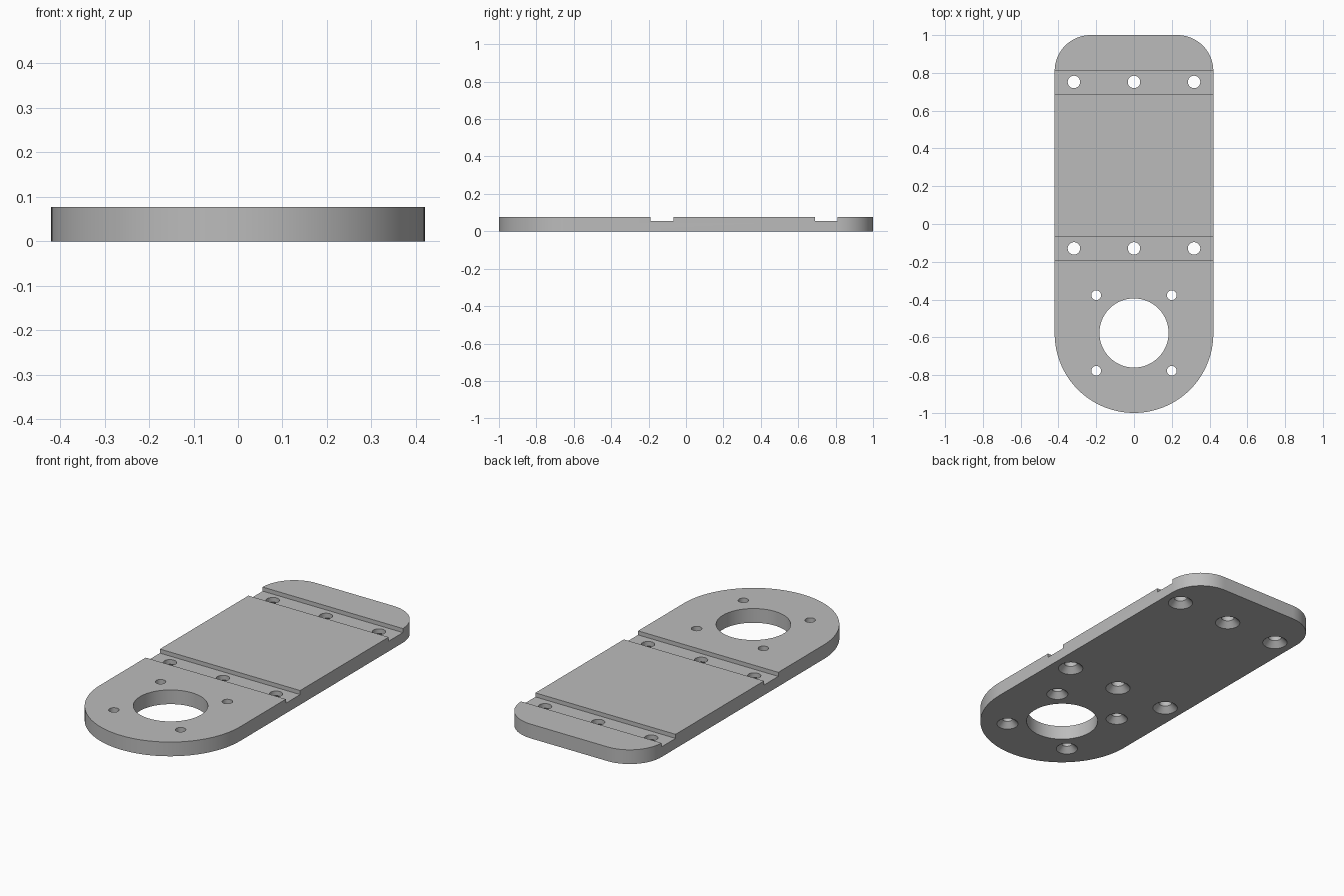
import bpy, bmesh, math

if "Cube" in bpy.data.objects:
    bpy.data.objects.remove(bpy.data.objects["Cube"])

W, H = 0.42, 0.077          # half width, thickness
HOLE_Y = -0.577             # centre of the round end opening

grey = bpy.data.materials.new("plain grey")
grey.diffuse_color = (0.5, 0.5, 0.5, 1)
grey.use_nodes = True
grey.node_tree.nodes["Principled BSDF"].inputs["Base Color"].default_value = grey.diffuse_color


def make_object(name, bm):
    bmesh.ops.recalc_face_normals(bm, faces=bm.faces)
    me = bpy.data.meshes.new(name)
    bm.to_mesh(me)
    bm.free()
    ob = bpy.data.objects.new(name, me)
    bpy.context.collection.objects.link(ob)
    return ob


def arc(cx, cy, r, a0, a1, n):
    return [(cx + r * math.cos(math.radians(a0 + (a1 - a0) * i / n)),
             cy + r * math.sin(math.radians(a0 + (a1 - a0) * i / n))) for i in range(n + 1)]


def add_lathe(bm, x, y, profile, n):
    """Closed solid of revolution from (radius, z) pairs, bottom to top."""
    rings = [[bm.verts.new((x + r * math.cos(2 * math.pi * i / n),
                            y + r * math.sin(2 * math.pi * i / n), z)) for i in range(n)]
             for r, z in profile]
    for a, b in zip(rings, rings[1:]):
        for i in range(n):
            j = (i + 1) % n
            bm.faces.new((a[i], a[j], b[j], b[i]))
    bm.faces.new(rings[0][::-1])
    bm.faces.new(rings[-1])


def add_box(bm, x0, x1, y0, y1, z0, z1):
    vs = bmesh.ops.create_cube(bm, size=1)["verts"]
    for v in vs:
        v.co = (x1 if v.co.x > 0 else x0, y1 if v.co.y > 0 else y0, z1 if v.co.z > 0 else z0)


# Plate: round front end, small rounded corners at the back
R = 0.19
outline = (arc(0, -1 + W, W, 180, 360, 64)
           + arc(W - R, 1 - R, R, 0, 90, 20)
           + arc(-W + R, 1 - R, R, 90, 180, 20))
bm = bmesh.new()
face = bm.faces.new([bm.verts.new((x, y, 0)) for x, y in outline])
ext = bmesh.ops.extrude_face_region(bm, geom=[face])
for g in ext["geom"]:
    if isinstance(g, bmesh.types.BMVert):
        g.co.z = H
plate = make_object("mounting_plate", bm)
plate.data.materials.append(grey)

# Cross grooves in the top
bm = bmesh.new()
for y in (0.75, -0.129):
    add_box(bm, -1, 1, y - 0.061, y + 0.061, 0.055, 0.2)
grooves = make_object("groove_cutter", bm)

# Large opening, groove screw holes and corner screw holes, countersunk below
bm = bmesh.new()
add_lathe(bm, 0, HOLE_Y, [(0.183, -0.05), (0.183, 0.15)], 96)
for y in (0.752, -0.129):
    for x in (-0.318, 0, 0.318):
        add_lathe(bm, x, y, [(0.073, -0.01), (0.033, 0.03), (0.033, 0.15)], 40)
for sx in (-1, 1):
    for sy in (-1, 1):
        add_lathe(bm, 0.2 * sx, HOLE_Y + 0.2 * sy,
                  [(0.065, -0.01), (0.026, 0.029), (0.026, 0.15)], 40)
holes = make_object("hole_cutter", bm)

# Cut, apply, and remove the cutters
bpy.context.view_layer.objects.active = plate
plate.select_set(True)
for cutter in (grooves, holes):
    cutter.hide_render = True
    mod = plate.modifiers.new(cutter.name, 'BOOLEAN')
    mod.operation = 'DIFFERENCE'
    mod.solver = 'EXACT'
    mod.object = cutter
    bpy.ops.object.modifier_apply(modifier=mod.name)
    bpy.data.objects.remove(cutter)

bpy.ops.object.shade_smooth_by_angle(angle=math.radians(30))
